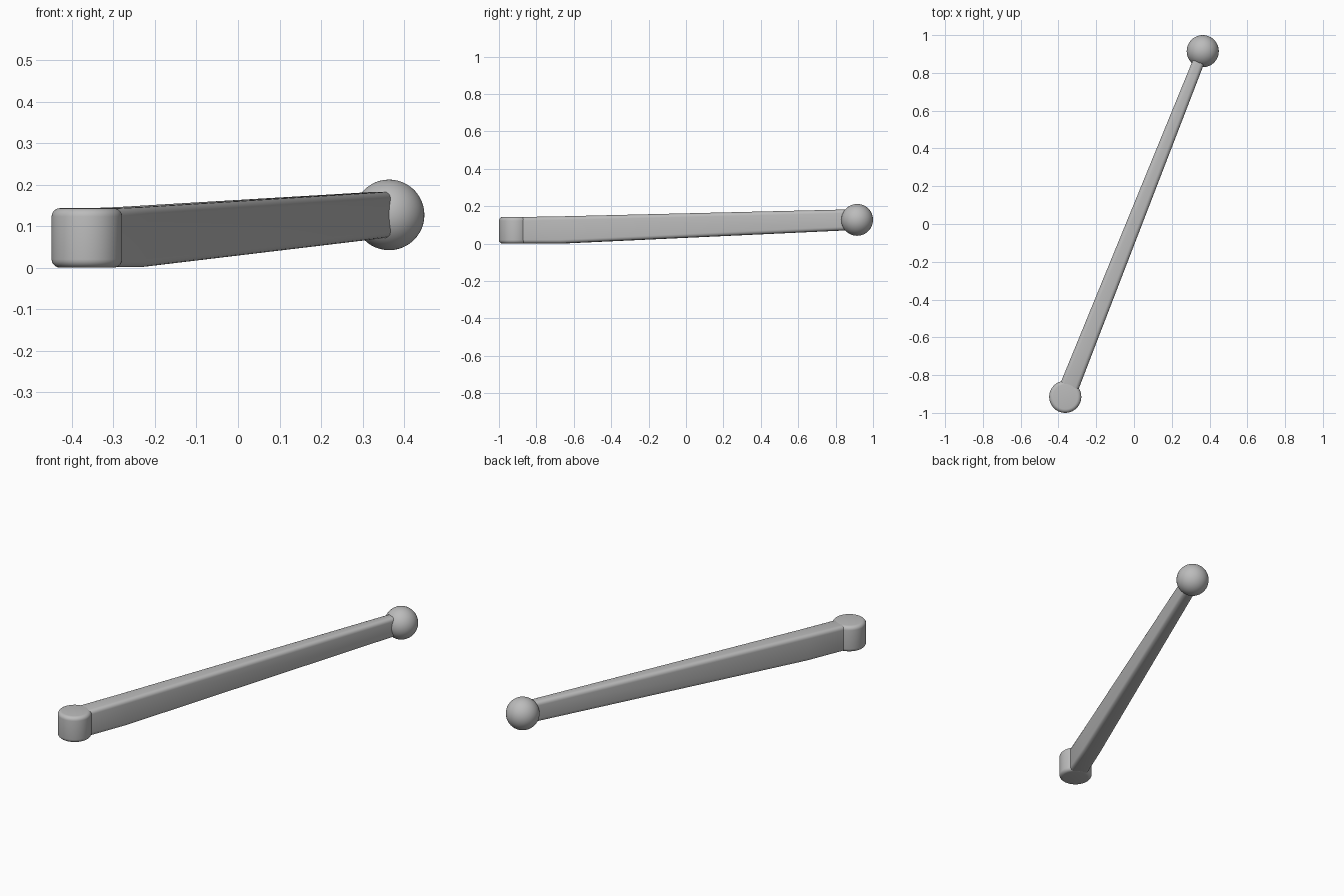
import bpy, bmesh, math

cube = bpy.data.objects.get("Cube")
if cube:
    bpy.data.objects.remove(cube, do_unlink=True)

# One plain grey for the whole lever
grey = bpy.data.materials.new("plain_grey")
grey.use_nodes = True
colour = (0.5, 0.5, 0.5, 1)
grey.diffuse_color = colour
grey.node_tree.nodes["Principled BSDF"].inputs["Base Color"].default_value = colour

PIVOT_X, PIVOT_Y, RADIUS = -0.364, -0.915, 0.085
HUB_HEIGHT = 0.143


def finish(obj, name, angle=40):
    obj.name = name
    obj.data.name = name
    obj.data.materials.append(grey)
    bpy.ops.object.select_all(action='DESELECT')
    obj.select_set(True)
    bpy.context.view_layer.objects.active = obj
    bpy.ops.object.shade_smooth_by_angle(angle=math.radians(angle))


def add_bevel(obj, width):
    mod = obj.modifiers.new("rounded_edges", 'BEVEL')
    mod.width = width
    mod.segments = 5
    mod.limit_method = 'ANGLE'
    mod.angle_limit = math.radians(40)
    bpy.context.view_layer.objects.active = obj
    bpy.ops.object.modifier_apply(modifier=mod.name)


# Upright round hub with softened rims
bpy.ops.mesh.primitive_cylinder_add(vertices=64, radius=RADIUS, depth=HUB_HEIGHT,
                                    location=(PIVOT_X, PIVOT_Y, HUB_HEIGHT / 2))
hub = bpy.context.object
add_bevel(hub, 0.02)
finish(hub, "pivot_hub")

# Ball knob at the far end
bpy.ops.mesh.primitive_uv_sphere_add(segments=48, ring_count=24, radius=RADIUS,
                                     location=(-PIVOT_X, -PIVOT_Y, 0.127))
finish(bpy.context.object, "ball_knob")

# Tapered arm: distance along, half width, bottom, top
sections = [(0.03, 0.051, 0.001, 0.142),
            (0.28, 0.048, 0.001, 0.146),
            (1.93, 0.031, 0.072, 0.183)]
bm = bmesh.new()
rings = [[bm.verts.new((d, s * w, z))
          for s, z in ((-1, low), (1, low), (1, high), (-1, high))]
         for d, w, low, high in sections]
for a, b in zip(rings, rings[1:]):
    for i in range(4):
        j = (i + 1) % 4
        bm.faces.new((a[i], a[j], b[j], b[i]))
bm.faces.new(rings[0])
bm.faces.new(rings[-1])
bmesh.ops.recalc_face_normals(bm, faces=bm.faces)
mesh = bpy.data.meshes.new("lever_arm")
bm.to_mesh(mesh)
bm.free()
arm = bpy.data.objects.new("lever_arm", mesh)
bpy.context.collection.objects.link(arm)
arm.location = (PIVOT_X, PIVOT_Y, 0)
arm.rotation_euler.z = math.atan2(-PIVOT_Y, -PIVOT_X)
add_bevel(arm, 0.02)
finish(arm, "lever_arm")
